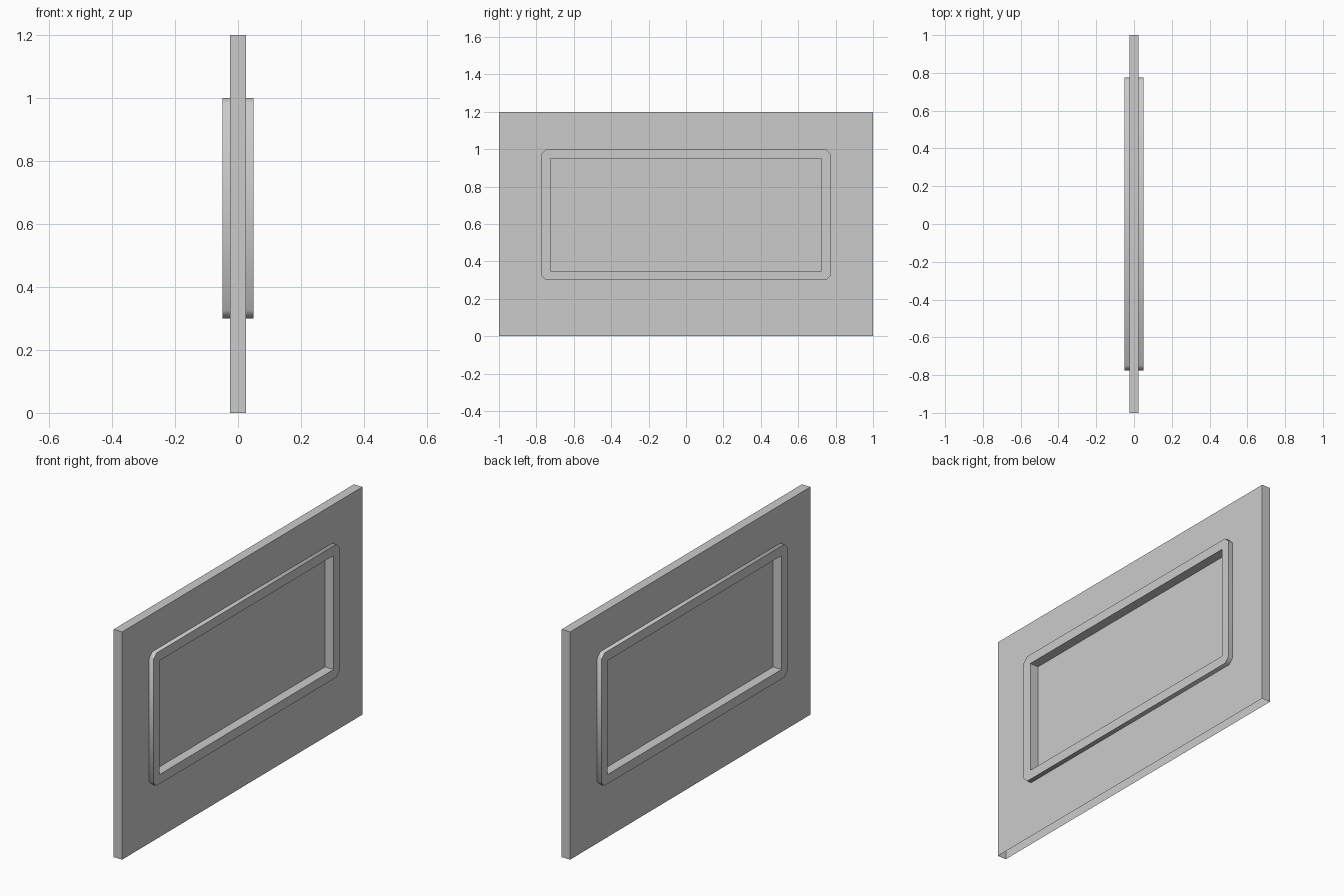
import bpy, bmesh

if "Cube" in bpy.data.objects:
    bpy.data.objects.remove(bpy.data.objects["Cube"])


def make_object(name, bm):
    bmesh.ops.recalc_face_normals(bm, faces=bm.faces)
    mesh = bpy.data.meshes.new(name)
    bm.to_mesh(mesh)
    bm.free()
    obj = bpy.data.objects.new(name, mesh)
    bpy.context.collection.objects.link(obj)
    return obj


def outline(y, z0, z1, c=0.0):
    """Eight points round a rectangle; c is the corner chamfer."""
    return [(-y + c, z0), (y - c, z0), (y, z0 + c), (y, z1 - c),
            (y - c, z1), (-y + c, z1), (-y, z1 - c), (-y, z0 + c)]


def loop(bm, pts, x):
    return [bm.verts.new((x, y, z)) for y, z in pts]


def bridge(bm, a, b):
    n = len(a)
    return [bm.faces.new((a[i], a[(i + 1) % n], b[(i + 1) % n], b[i]))
            for i in range(n)]


def holed_slab(name, outer, inner, half):
    """Rectangular slab in the yz plane with a window opening."""
    bm = bmesh.new()
    loops = [loop(bm, p, x) for p, x in
             ((outer, half), (inner, half), (inner, -half), (outer, -half))]
    for i in range(4):
        bridge(bm, loops[i], loops[(i + 1) % 4])
    # Merge the doubled corner points of square outlines
    bmesh.ops.remove_doubles(bm, verts=bm.verts, dist=1e-5)
    return bm


# Wall panel with a window opening, underside left open
bm = holed_slab("wall_panel", outline(1, 0, 1.2), outline(0.75, 0.325, 0.975), 0.025)
underside = [f for f in bm.faces if all(v.co.z < 1e-4 for v in f.verts)]
bmesh.ops.delete(bm, geom=underside, context='FACES_ONLY')
make_object("wall_panel", bm)

# Window frame passing through the wall, chamfered outer corners
frame = make_object("window_frame", holed_slab(
    "window_frame", outline(0.775, 0.3, 1.0, 0.026), outline(0.725, 0.35, 0.95), 0.05))
bpy.context.view_layer.objects.active = frame
frame.select_set(True)
bpy.ops.object.shade_smooth_by_angle(angle=1.0)

# Window pane in the middle of the wall
bm = bmesh.new()
bm.faces.new([bm.verts.new((0, y, z)) for y, z in
              ((-0.725, 0.35), (0.725, 0.35), (0.725, 0.95), (-0.725, 0.95))])
make_object("window_pane", bm)
